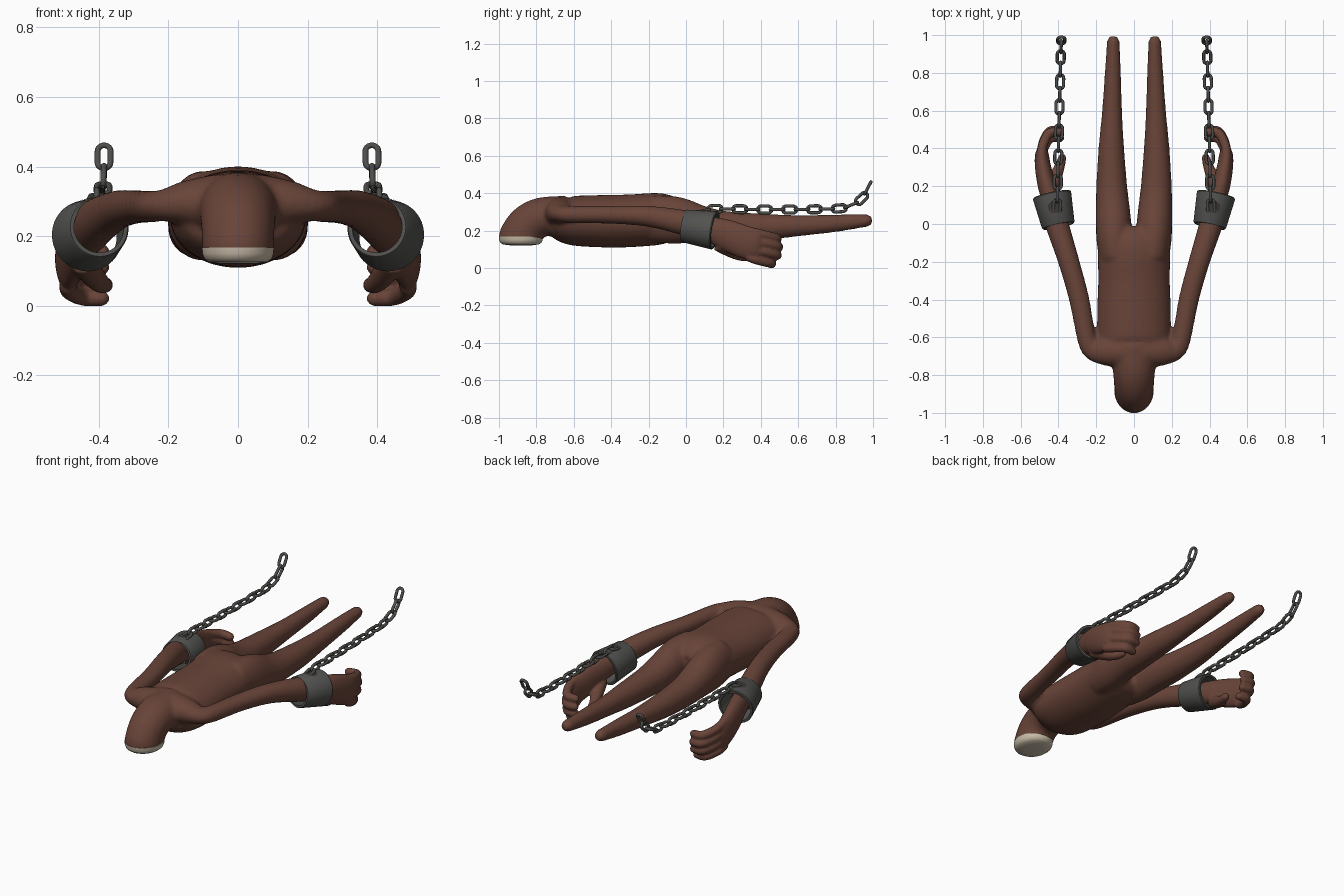
import bpy, bmesh, math
from mathutils import Vector

if "Cube" in bpy.data.objects:
    bpy.data.objects.remove(bpy.data.objects["Cube"])

def material(name, rgb):
    m = bpy.data.materials.new(name)
    m.diffuse_color = (*rgb, 1)
    m.use_nodes = True
    m.node_tree.nodes["Principled BSDF"].inputs["Base Color"].default_value = m.diffuse_color
    return m

SKIN = material("brown skin", (0.14, 0.058, 0.040))
IRON = material("iron cuff grey", (0.085, 0.085, 0.080))
CHAIN = material("dark chain grey", (0.075, 0.075, 0.070))
CREAM = material("cream", (0.58, 0.50, 0.39))
RUST = material("dark rust", (0.045, 0.036, 0.029))
X, Z = Vector((1, 0, 0)), Vector((0, 0, 1))

def finish(bm, name, mat, angle=None):
    bmesh.ops.recalc_face_normals(bm, faces=bm.faces[:])
    me = bpy.data.meshes.new(name)
    bm.to_mesh(me)
    bm.free()
    me.materials.append(mat)
    ob = bpy.data.objects.new(name, me)
    bpy.context.collection.objects.link(ob)
    bpy.context.view_layer.objects.active = ob
    ob.select_set(True)
    if angle:
        bpy.ops.object.shade_smooth_by_angle(angle=math.radians(angle))
    ob.select_set(False)
    return ob

def skin(rings, bm, closed=False):
    """Bridge a list of vertex rings with quads."""
    n = len(rings[0])
    count = len(rings) if closed else len(rings) - 1
    for i in range(count):
        a, b = rings[i], rings[(i + 1) % len(rings)]
        for k in range(n):
            bm.faces.new((a[k], a[(k + 1) % n], b[(k + 1) % n], b[k]))

def spline(keys, steps=6):
    """Catmull-Rom through tuples of any length."""
    k = [keys[0]] + list(keys) + [keys[-1]]
    out = []
    for i in range(1, len(k) - 2):
        for s in range(steps):
            t = s / steps
            out.append([0.5 * (2 * b + (c - a) * t + (2*a - 5*b + 4*c - d) * t*t
                        + (3*b - a - 3*c + d) * t**3)
                        for a, b, c, d in zip(k[i-1], k[i], k[i+1], k[i+2])])
    return out + [list(keys[-1])]

def tube(bm, keys, ref=Z, side=1, round_tip=False, n=24):
    """keys: x, y, z, radius along ref, radius across. side=-1 mirrors in x."""
    pts = spline(keys)
    if round_tip:
        p, q = Vector(pts[-1][:3]), Vector(pts[-2][:3])
        d, (ra, rb) = (p - q).normalized(), pts[-1][3:]
        for a in (25, 50, 70, 85):
            a = math.radians(a)
            pts.append([*(p + d * rb * math.sin(a)), ra * math.cos(a), rb * math.cos(a)])
    rings = []
    for i, row in enumerate(pts):
        c = Vector(row[:3])
        t = (Vector(pts[min(i+1, len(pts)-1)][:3]) - Vector(pts[max(i-1, 0)][:3])).normalized()
        u = (ref - t * ref.dot(t)).normalized()
        v = t.cross(u)
        ring = []
        for k in range(n):
            a = math.tau * k / n
            p = c + u * row[3] * math.cos(a) + v * row[4] * math.sin(a)
            ring.append(bm.verts.new((p.x * side, p.y, p.z)))
        rings.append(ring)
    skin(rings, bm)
    bm.faces.new(rings[0])
    bm.faces.new(rings[-1])

def blend(ob, voxel, rounds):
    """Fuse overlapping volumes into one smooth skin."""
    m = ob.modifiers.new("fuse", 'REMESH')
    m.mode, m.voxel_size, m.use_smooth_shade = 'VOXEL', voxel, True
    s = ob.modifiers.new("soften", 'SMOOTH')
    s.factor, s.iterations = 0.5, rounds

# Body: torso, bent neck, legs and arms fused together
bm = bmesh.new()
tube(bm, [(0, -.735, .28, .05, .12), (0, -.70, .28, .095, .165), (0, -.62, .255, .13, .192),
          (0, -.45, .25, .14, .195), (0, -.30, .252, .141, .190), (0, -.14, .262, .138, .192),
          (0, -.06, .255, .115, .185), (0, -.02, .25, .08, .15)], n=32)
tube(bm, [(0, -.884, .150, .103, .117), (0, -.881, .172, .103, .116), (0, -.845, .232, .106, .108),
          (0, -.77, .272, .112, .105), (0, -.64, .278, .125, .108)], ref=X, n=32)
for s in (-1, 1):
    tube(bm, [(.095, -.18, .262, .125, .09), (.105, -.08, .258, .128, .094), (.108, 0, .248, .118, .094),
              (.112, .08, .235, .100, .090), (.118, .2, .222, .084, .082), (.12, .4, .219, .072, .068),
              (.116, .6, .226, .057, .053), (.112, .8, .239, .047, .043), (.11, .965, .253, .034, .034)],
         side=s, round_tip=True)
    tube(bm, [(.06, -.675, .295, .085, .085), (.15, -.675, .295, .065, .075), (.215, -.665, .288, .046, .058),
              (.25, -.61, .285, .046, .050), (.29, -.40, .284, .048, .054), (.345, -.20, .276, .056, .056),
              (.405, -.01, .242, .068, .062), (.435, .10, .21, .07, .062)], side=s)
blend(finish(bm, "body", SKIN), 0.011, 8)

# Pale domed cap closing the neck stump
bm = bmesh.new()
rings = []
for z, f in ((.168, 1.0), (.150, .99), (.136, .94), (.126, .82), (.121, .5), (.120, .1)):
    rings.append([bm.verts.new((.104 * f * math.cos(math.tau * k / 40),
                                -.883 + .118 * f * math.sin(math.tau * k / 40), z)) for k in range(40)])
skin(rings, bm)
bm.faces.new(rings[0])
bm.faces.new(rings[-1])
finish(bm, "neck_cap", CREAM, 50)

# Hands: palm, four curled fingers and a thumb
for s, label in ((-1, "left"), (1, "right")):
    bm = bmesh.new()
    tube(bm, [(.425, .08, .215, .066, .05), (.445, .15, .20, .072, .05), (.465, .22, .175, .084, .048),
              (.483, .31, .14, .088, .042), (.487, .37, .125, .084, .036), (.482, .405, .118, .07, .022)], side=s)
    for i in range(4):
        z0, z1 = .198 - .046 * i, .160 - .045 * i
        dy = (0, .008, 0, -.03)[i]
        r = .025
        tube(bm, [(.488, .33, z0, r, r), (.485, .41 + dy, (z0 + z1) / 2, r, r),
                  (.447, .482 + dy, z1, r, r), (.392, .485 + dy, z1 - .004, r * .9, r * .9)],
             side=s, round_tip=True, n=16)
    tube(bm, [(.445, .17, .13, .04, .04), (.415, .25, .085, .034, .034), (.392, .31, .062, .027, .027),
              (.38, .35, .06, .022, .022)], side=s, round_tip=True, n=16)
    blend(finish(bm, label + "_hand", SKIN), 0.007, 4)

# Wrist cuffs with a dark rust patch on top
P0, P1 = Vector((.40, -.01, .225)), Vector((.435, .155, .200))
AX = (P1 - P0).normalized()
UP = (Z - AX * Z.dot(AX)).normalized()
SD = AX.cross(UP)

def on_cuff(t, phi, r, s):
    p = P0.lerp(P1, t) + UP * r * math.cos(phi) + SD * r * math.sin(phi)
    return (p.x * s, p.y, p.z)

for s, label in ((-1, "left"), (1, "right")):
    bm = bmesh.new()
    profile = ((0, .073), (0, .084), (.03, .088), (.97, .103), (1, .100), (1, .088))
    skin([[bm.verts.new(on_cuff(t, math.tau * k / 48, r, s)) for k in range(48)] for t, r in profile],
         bm, closed=True)
    finish(bm, label + "_cuff", IRON, 35)
    bm = bmesh.new()
    rings = []
    for f in (.1, .5, 1):
        ring = []
        for k in range(24):
            a = math.tau * k / 24
            t = .52 + .19 * f * math.cos(a)
            ring.append(bm.verts.new(on_cuff(t, .36 * f * math.sin(a), .0895 + .0155 * t, s)))
        rings.append(ring)
    skin(rings, bm)
    bm.faces.new(rings[0])
    if sum(f.normal.z for f in bm.faces) < 0:
        bmesh.ops.reverse_faces(bm, faces=bm.faces[:])
    finish(bm, label + "_cuff_patch", RUST, 50)

# Chains: alternating stadium links along a path that rises at the end
PATH = spline([(.408, .09, .305), (.405, .16, .315), (.398, .48, .312), (.39, .80, .317),
               (.388, .88, .335), (.386, .94, .372), (.385, .972, .428)], 12)
PATH = [Vector(p) for p in PATH]
LENS = [0]
for a, b in zip(PATH, PATH[1:]):
    LENS.append(LENS[-1] + (b - a).length)

def at(d):
    for i in range(len(PATH) - 1):
        if d <= LENS[i + 1] or i == len(PATH) - 2:
            f = (d - LENS[i]) / (LENS[i + 1] - LENS[i])
            return PATH[i].lerp(PATH[i + 1], f), (PATH[i + 1] - PATH[i]).normalized()

LINKS, WIRE, BEND, HALF = 15, .0085, .0185, .019
for s, label in ((-1, "left"), (1, "right")):
    bm = bmesh.new()
    for j in range(LINKS):
        c, t = at(LENS[-1] * j / (LINKS - 1))
        w = (X - t * X.dot(t)).normalized()
        h = t.cross(w)
        if (LINKS - 1 - j) % 2:
            w, h = h, w
        rings = []
        for k in range(20):
            a = math.pi * (k % 10) / 9 + (math.pi if k >= 10 else 0)
            end = 1 if k < 10 else -1
            out = w * math.cos(a) + t * math.sin(a)
            mid = c + t * HALF * end + out * BEND
            ring = []
            for q in range(8):
                b = math.tau * q / 8
                p = mid + (out * math.cos(b) + h * math.sin(b)) * WIRE
                ring.append(bm.verts.new((p.x * s, p.y, p.z)))
            rings.append(ring)
        skin(rings, bm, closed=True)
    finish(bm, label + "_chain", CHAIN, 60)
